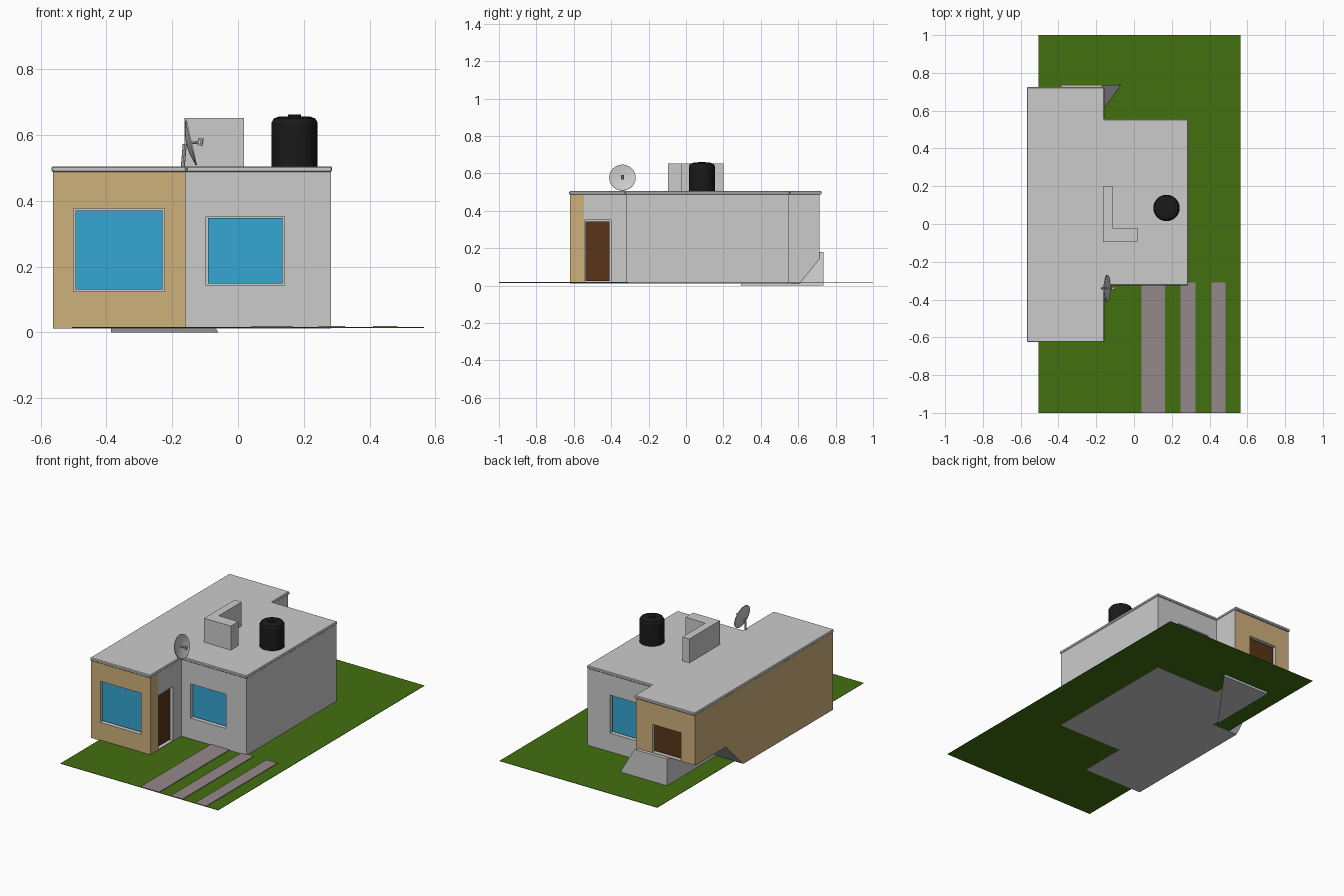
import bpy, bmesh, math
from mathutils import Vector

if "Cube" in bpy.data.objects:
    bpy.data.objects.remove(bpy.data.objects["Cube"])


def material(name, rgb):
    m = bpy.data.materials.new(name)
    m.diffuse_color = (*rgb, 1)
    m.use_nodes = True
    m.node_tree.nodes["Principled BSDF"].inputs["Base Color"].default_value = m.diffuse_color
    return m


TAN = material("tan_paint", (0.62, 0.44, 0.20))
GREY = material("grey_render", (0.6, 0.6, 0.6))
GREEN = material("grass", (0.055, 0.16, 0.005))
BLUE = material("glass", (0.035, 0.38, 0.65))
BROWN = material("wood", (0.10, 0.035, 0.01))
MAUVE = material("paving", (0.30, 0.25, 0.26))
BLACK = material("black_plastic", (0.01, 0.01, 0.01))


def add(name, bm, mat=None):
    bmesh.ops.recalc_face_normals(bm, faces=bm.faces)
    me = bpy.data.meshes.new(name)
    bm.to_mesh(me)
    bm.free()
    ob = bpy.data.objects.new(name, me)
    bpy.context.collection.objects.link(ob)
    if mat:
        me.materials.append(mat)
    return ob


def prism(name, base, vec, mat=None):
    """Extrude a polygon of 3D points along a vector."""
    bm = bmesh.new()
    f = bm.faces.new([bm.verts.new(p) for p in base])
    ext = bmesh.ops.extrude_face_region(bm, geom=[f], use_keep_orig=True)
    bmesh.ops.translate(bm, vec=vec, verts=[v for v in ext["geom"] if isinstance(v, bmesh.types.BMVert)])
    return add(name, bm, mat)


def slab(name, outline, z0, z1, mat=None):
    return prism(name, [(x, y, z0) for x, y in outline], (0, 0, z1 - z0), mat)


def box(name, lo, hi, mat=None):
    (x0, y0, z0), (x1, y1, z1) = lo, hi
    return slab(name, [(x0, y0), (x1, y0), (x1, y1), (x0, y1)], z0, z1, mat)


def rod(name, a, b, r, mat=None, sides=8):
    a, b = Vector(a), Vector(b)
    bm = bmesh.new()
    bmesh.ops.create_cone(bm, cap_ends=True, segments=sides, radius1=r, radius2=r, depth=(b - a).length)
    ob = add(name, bm, mat)
    ob.rotation_euler = (b - a).to_track_quat('Z', 'Y').to_euler()
    ob.location = (a + b) / 2
    return ob


def lathe(name, profile, sides, mat=None):
    bm = bmesh.new()
    vs = [bm.verts.new((r, 0, z)) for r, z in profile]
    es = [bm.edges.new(p) for p in zip(vs, vs[1:])]
    bmesh.ops.spin(bm, geom=vs + es, cent=(0, 0, 0), axis=(0, 0, 1), angle=2 * math.pi, steps=sides)
    bmesh.ops.remove_doubles(bm, verts=bm.verts, dist=1e-5)
    return add(name, bm, mat)


# Lawn and paving strips
box("lawn", (-0.505, -1, 0.014), (0.565, 1, 0.016), GREEN)
for i, (x0, x1) in enumerate([(0.04, 0.165), (0.245, 0.325), (0.41, 0.485)]):
    box(f"paving_strip_{i + 1}", (x0, -1, 0.016), (x1, -0.31, 0.02), MAUVE)

# House walls: stepped outline
walls = slab("house_walls", [(-0.563, -0.62), (-0.16, -0.62), (-0.16, -0.545), (-0.16, -0.32), (0.282, -0.32),
                             (0.282, 0.55), (-0.16, 0.55), (-0.16, 0.715), (-0.563, 0.715)], 0.012, 0.488)

# Openings: name, axis of the wall, outward sign, wall plane, span along wall, z span, colour
D, M = 0.03, 0.006
cutters = []
for name, axis, s, plane, u0, u1, z0, z1, mat in [
        ("front_left_window", 'y', -1, -0.62, -0.5, -0.223, 0.124, 0.376, BLUE),
        ("front_right_window", 'y', -1, -0.32, -0.097, 0.142, 0.143, 0.353, BLUE),
        ("back_window", 'y', 1, 0.55, -0.1, 0.13, 0.13, 0.363, BLUE),
        ("back_door", 'y', 1, 0.715, -0.466, -0.272, 0.183, 0.355, BROWN),
        ("entrance_door", 'x', 1, -0.16, -0.542, -0.402, 0.02, 0.35, BROWN)]:
    def panel(n, d_in, d_out, m, material=None):
        w0, w1 = sorted((plane - s * d_in, plane + s * d_out))
        if axis == 'y':
            return box(n, (u0 + m, w0, z0 + m), (u1 - m, w1, z1 - m), material)
        return box(n, (w0, u0 + m, z0 + m), (w1, u1 - m, z1 - m), material)
    cutters.append(panel(name + "_cutter", D, 0.02, 0))
    panel(name, D + 0.005, -D + 0.015, M, mat)

# Undercut at the low back corner of the house
cutters.append(prism("corner_cutter", [(-0.7, 0.2, -0.036), (-0.7, 0.42, 0.18), (-0.7, 0.9, 0.18), (-0.7, 0.9, -0.036)],
                     (0.315, 0, 0)))
bpy.context.view_layer.objects.active = walls
for c in cutters:
    c.hide_render = True
    mod = walls.modifiers.new(c.name, 'BOOLEAN')
    mod.operation, mod.solver, mod.object = 'DIFFERENCE', 'EXACT', c
    bpy.ops.object.modifier_apply(modifier=mod.name)
for c in cutters:
    bpy.data.objects.remove(c)

# Paint the outer faces of the long wing
walls.data.materials.clear()
walls.data.materials.append(GREY)
walls.data.materials.append(TAN)
for p in walls.data.polygons:
    c = p.center
    tan = c.y < -0.619 or c.x < -0.562 or (c.y > 0.714 and abs(p.normal.y) > 0.9)
    tan = tan or (abs(c.x + 0.16) < 1e-3 and c.y < -0.55)
    p.material_index = int(tan)

# Roof slab with softened edge
roof = slab("roof_slab", [(-0.567, -0.625), (-0.157, -0.625), (-0.157, -0.325), (0.286, -0.325),
                          (0.286, 0.555), (-0.157, 0.555), (-0.157, 0.725), (-0.567, 0.725)], 0.487, 0.505, GREY)
bev = roof.modifiers.new("edge", 'BEVEL')
bev.width, bev.segments = 0.004, 1

# Back porch ramp with slanted flank
bm = bmesh.new()
low = [bm.verts.new((x, y, 0)) for x, y in [(-0.06, 0.735), (-0.386, 0.735), (-0.386, 0.29)]]
top = [bm.verts.new((x, y, 0.18)) for x, y in [(-0.165, 0.735), (-0.386, 0.735), (-0.386, 0.432)]]
bm.faces.new(low)
bm.faces.new(top)
for i in range(3):
    j = (i + 1) % 3
    bm.faces.new((low[i], low[j], top[j], top[i]))
add("back_ramp", bm, GREY)

# L-shaped rooftop wall
slab("rooftop_wall", [(-0.163, -0.095), (0.018, -0.095), (0.018, -0.022), (-0.115, -0.022),
                      (-0.115, 0.2), (-0.163, 0.2)], 0.503, 0.652, GREY)

# Water tank
tank = lathe("water_tank", [(0, 0.503), (0.07, 0.503), (0.07, 0.638), (0.063, 0.65), (0.045, 0.657),
                            (0.02, 0.657), (0.02, 0.662), (0, 0.662)], 24, BLACK)
tank.location = (0.172, 0.085, 0)

# Satellite dish: shallow bowl, feed arm, mast
n = Vector((0.975, 0, 0.22)).normalized()
c = Vector((-0.158, -0.34, 0.574))
dish = lathe("dish_bowl", [(0, 0), (0.035, 0.004), (0.071, 0.014), (0.071, 0.018), (0.035, 0.008), (0, 0.004)], 24, GREY)
dish.rotation_euler = n.to_track_quat('Z', 'Y').to_euler()
dish.location = c
rod("dish_feed_arm", c, c + Vector((0.048, 0, 0.005)), 0.004, GREY)
rod("dish_feed_head", c + Vector((0.042, 0, -0.006)), c + Vector((0.046, 0, 0.016)), 0.008, GREY)
rod("dish_mast", (-0.168, -0.34, 0.5), (-0.162, -0.34, 0.572), 0.006, GREY)

for name in ("water_tank", "dish_bowl"):
    ob = bpy.data.objects[name]
    bpy.ops.object.select_all(action='DESELECT')
    ob.select_set(True)
    bpy.context.view_layer.objects.active = ob
    bpy.ops.object.shade_smooth_by_angle(angle=math.radians(30))
